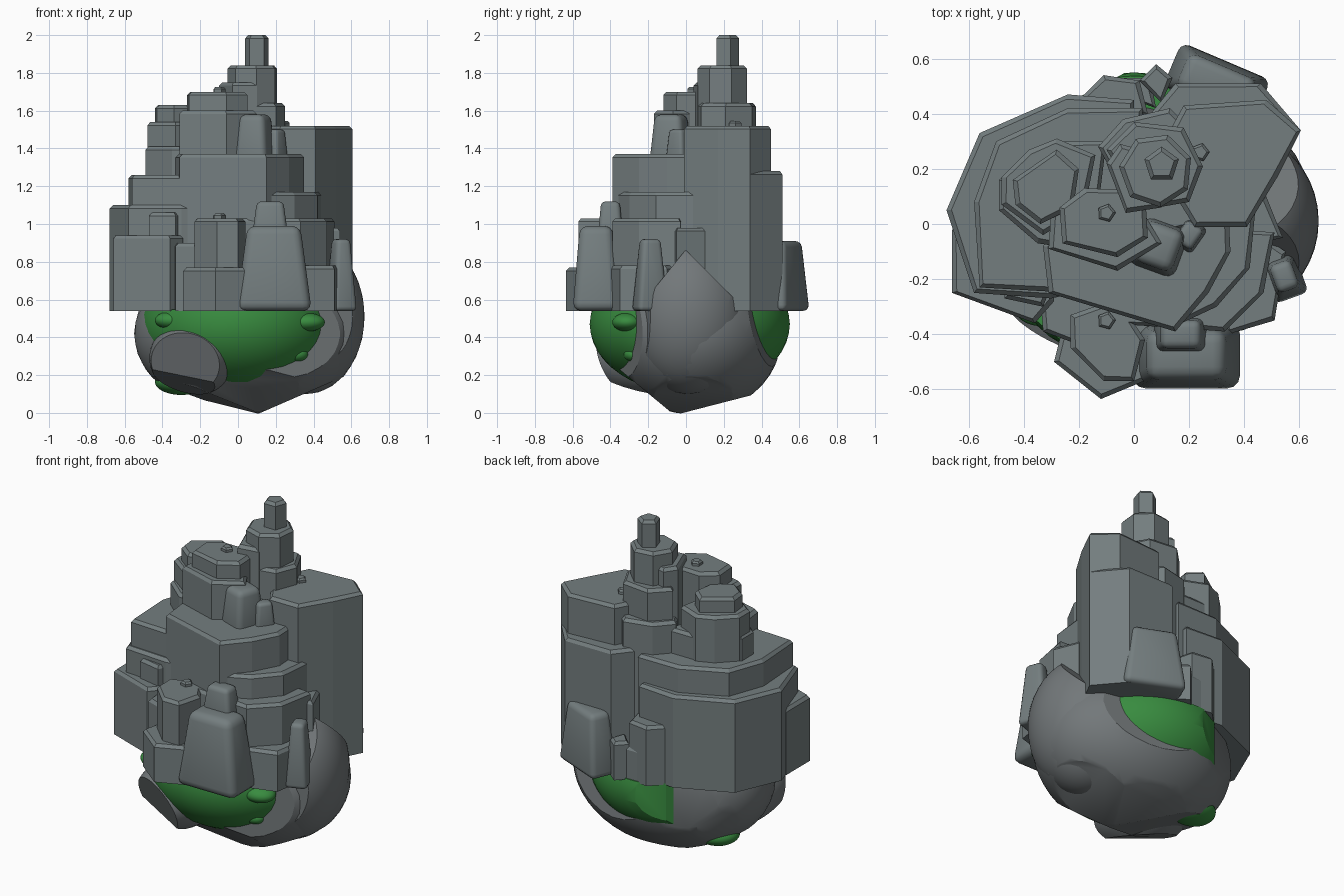
import bpy
import bmesh
import math
from mathutils import Vector, Matrix

cube = bpy.data.objects.get("Cube")
if cube:
    bpy.data.objects.remove(cube, do_unlink=True)

GROUND = 0.54  # shared underside of all the stone columns


def make_material(name, rgb):
    material = bpy.data.materials.new(name)
    material.use_nodes = True
    material.diffuse_color = (*rgb, 1)
    material.node_tree.nodes["Principled BSDF"].inputs["Base Color"].default_value = (*rgb, 1)
    return material


stone = make_material("slate stone", (0.175, 0.208, 0.213))
earth = make_material("grey bedrock", (0.17, 0.187, 0.194))
grass = make_material("moss green", (0.04, 0.26, 0.05))


def finish(bm, name, material, smooth_angle=None):
    bmesh.ops.recalc_face_normals(bm, faces=bm.faces)
    mesh = bpy.data.meshes.new(name)
    bm.to_mesh(mesh)
    bm.free()
    mesh.materials.append(material)
    obj = bpy.data.objects.new(name, mesh)
    bpy.context.collection.objects.link(obj)
    if smooth_angle:
        bpy.ops.object.select_all(action="DESELECT")
        obj.select_set(True)
        bpy.context.view_layer.objects.active = obj
        bpy.ops.object.shade_smooth_by_angle(angle=math.radians(smooth_angle))


def column(name, outline, top, base=GROUND, chamfer=0.018):
    """Upright prism with a chamfered top rim."""
    bm = bmesh.new()
    points = [Vector(p) for p in outline]
    centre = sum(points, Vector((0, 0))) / len(points)
    rings = []
    for z, inset in ((base, 0), (top - chamfer, 0), (top, chamfer)):
        ring = []
        for p in points:
            q = p - (p - centre).normalized() * inset
            ring.append(bm.verts.new((q.x, q.y, z)))
        rings.append(ring)
    for low, high in zip(rings, rings[1:]):
        for i in range(len(points)):
            j = (i + 1) % len(points)
            bm.faces.new((low[i], low[j], high[j], high[i]))
    bm.faces.new(rings[0])
    bm.faces.new(rings[-1])
    finish(bm, name, stone)


def ngon(x, y, radius, sides, turn=0):
    step = math.tau / sides
    start = math.radians(turn)
    return [(x + radius * math.cos(start + i * step),
             y + radius * math.sin(start + i * step)) for i in range(sides)]


def boulder(name, x, y, size, low, high, taper=0.7, turn=0):
    """Rounded block that narrows toward its top."""
    bm = bmesh.new()
    bmesh.ops.create_cube(bm, size=1)
    for v in bm.verts:
        k = taper if v.co.z > 0 else 1
        v.co = Vector((v.co.x * size[0] * k, v.co.y * size[1] * k,
                       high if v.co.z > 0 else low))
    bmesh.ops.bevel(bm, geom=bm.edges[:], offset=min(size) * 0.18,
                    segments=3, profile=0.5, affect="EDGES")
    bmesh.ops.transform(bm, verts=bm.verts,
                        matrix=Matrix.Translation((x, y, 0)) @ Matrix.Rotation(math.radians(turn), 4, "Z"))
    finish(bm, name, stone, 50)


def ellipsoid(name, centre, radii, material, cuts=()):
    """Rounded mass, sliced flat by planes given as (point, normal)."""
    bm = bmesh.new()
    bmesh.ops.create_icosphere(bm, subdivisions=4, radius=1)
    for v in bm.verts:
        v.co = Vector([c + r * a for c, r, a in zip(centre, radii, v.co)])
    for point, normal in cuts:
        cut = bmesh.ops.bisect_plane(bm, geom=bm.verts[:] + bm.edges[:] + bm.faces[:],
                                     plane_co=point, plane_no=normal, clear_outer=True)
        rim = [e for e in cut["geom_cut"] if isinstance(e, bmesh.types.BMEdge)]
        if rim:
            bmesh.ops.contextual_create(bm, geom=rim)
    finish(bm, name, material, 25)


# Bedrock with flat broken facets
ellipsoid("bedrock", (0.05, 0.04, 0.42), (0.6, 0.47, 0.43), earth, (
    ((0, 0, 0.03), (-0.33, -0.1, -0.94)),
    ((0.13, -0.06, 0.005), (0.4, 0, -0.92)),
    ((0.1, -0.1, 0.02), (0, -0.64, -0.77)),
    ((0, -0.37, 0.4), (-0.1, -0.97, -0.2)),
    ((0.38, -0.28, 0.45), (0.3, -0.95, 0)),
    ((0.1, 0.1, 0.03), (0, 0.25, -0.97)),
    ((0.2, 0.42, 0.4), (0.2, 0.95, 0.2)),
    ((-0.2, 0.44, 0.4), (-0.45, 0.85, 0)),
    ((-0.4, 0.3, 0.3), (-0.7, 0.6, -0.4)),
    ((0.59, 0, 0.2), (0.75, -0.1, -0.65))))
ellipsoid("bedrock_side", (0.36, 0.01, 0.51), (0.31, 0.33, 0.41), earth, (
    ((0.38, -0.26, 0.45), (0.3, -0.95, 0)),
    ((0.5, -0.15, 0.68), (0, -0.78, 0.63)),
    ((0.5, 0.12, 0.74), (0, 0.7, 0.7))))
ellipsoid("bedrock_front_lump", (-0.24, -0.2, 0.29), (0.23, 0.33, 0.2), earth, (
    ((-0.22, -0.455, 0.4), (-0.4, -0.85, -0.35)),
    ((-0.3, -0.25, 0.17), (-0.3, -0.3, -0.9))))

# Moss showing between the rock facets
ellipsoid("moss", (0, 0.02, 0.47), (0.52, 0.53, 0.37), grass, (
    ((0, 0, 0.548), (0, 0, 1)),
    ((-0.2, 0.46, 0.4), (-0.45, 0.85, 0)),
    ((-0.24, 0.4, 0.4), (-0.8, 0.6, 0))))
for tuft, x, y, z in (("left", 0.36, -0.31, 0.48), ("right", -0.34, -0.29, 0.49)):
    ellipsoid("moss_tuft_" + tuft, (x, y, z), (0.1, 0.08, 0.05), grass)
ellipsoid("moss_speck", (0.31, -0.28, 0.31), (0.06, 0.05, 0.04), grass)
ellipsoid("moss_speck_low", (0.27, -0.26, 0.25), (0.04, 0.05, 0.04), grass)
ellipsoid("moss_patch_under", (-0.3, 0.14, 0.165), (0.14, 0.12, 0.07), grass)
ellipsoid("moss_patch_right", (-0.46, 0.1, 0.3), (0.05, 0.06, 0.05), grass)

# Tall columns at the back left
column("tall_column", [(0.605, 0.34), (0.52, 0.17), (0.41, -0.01), (0.22, -0.01), (0.12, 0.15),
                       (0.12, 0.32), (0.18, 0.43), (0.48, 0.45)], 1.52)
column("rear_column", [(0.605, 0.34), (0.4, 0.2), (0.07, 0.2), (0.06, 0.4),
                       (0.15, 0.51), (0.46, 0.51)], 1.28)
column("side_column", [(0.54, -0.05), (0.48, 0.1), (0.3, 0.1), (0.3, -0.1)], 0.98)

# Central spire
column("spire_tip", ngon(0.1, 0.215, 0.066, 5, 90), 2.0)
column("spire_neck", ngon(0.08, 0.195, 0.135, 7, 20), 1.84)
column("spire_shoulder", [(-0.1, 0.22), (-0.05, 0.29), (0.1, 0.25), (0.1, 0.06), (-0.03, 0.04)], 1.75)
column("spire_base", [(-0.1, 0.27), (0, 0.37), (0.18, 0.35), (0.25, 0.21),
                      (0.2, 0.08), (0.03, 0.05)], 1.64)
column("spire_foot", [(-0.13, 0.28), (-0.04, 0.38), (0.13, 0.42), (0.25, 0.3),
                      (0.26, 0), (0.05, -0.05)], 1.45)

# Inner front column, stepped
column("inner_column", [(-0.27, 0.06), (-0.18, 0.13), (0.04, 0.12), (0.05, -0.05),
                        (-0.06, -0.12), (-0.26, -0.07)], 1.7)
column("inner_column_step", [(-0.3, 0.05), (0, 0.1), (0.1, -0.07),
                             (-0.06, -0.17), (-0.31, -0.09)], 1.6)

# Hexagonal column on the right, stepped
column("hex_column", [(-0.44, 0.16), (-0.28, 0.27), (-0.2, 0.2), (-0.22, 0.06),
                      (-0.34, 0), (-0.43, 0.07)], 1.63)
column("hex_column_step", [(-0.48, 0.17), (-0.38, 0.27), (-0.28, 0.31), (-0.14, 0.25),
                           (-0.18, 0.05), (-0.33, -0.04), (-0.48, 0.07)], 1.54)
column("hex_column_foot", [(-0.49, 0.16), (-0.3, 0.3), (-0.1, 0.3),
                           (-0.15, -0.1), (-0.35, -0.07), (-0.49, 0.05)], 1.41)

# Broad terraces
column("right_terrace", [(-0.58, 0.08), (-0.5, 0.3), (-0.24, 0.42), (0.03, 0.42),
                         (0.05, -0.2), (-0.22, -0.25), (-0.56, -0.23)], 1.26)
column("right_terrace_step", [(-0.68, 0.05), (-0.56, 0.33), (-0.24, 0.47), (0, 0.45),
                              (0, -0.2), (-0.3, -0.27), (-0.58, -0.25)], 1.1)
column("front_terrace", [(-0.33, -0.08), (-0.31, -0.25), (0.15, -0.39), (0.27, -0.25),
                         (0.35, -0.1), (0.34, 0.1), (-0.2, 0.1)], 1.37)
column("front_terrace_step", [(-0.2, -0.28), (0.15, -0.37), (0.3, -0.3), (0.42, -0.16),
                              (0.44, 0.05), (0, 0.05)], 1.17)
column("front_terrace_foot", [(-0.1, -0.36), (0.2, -0.38), (0.33, -0.39), (0.47, -0.25),
                              (0.51, -0.03), (0, 0)], 1.03)
column("low_block", [(0.3, -0.25), (0.34, -0.4), (0.51, -0.35), (0.55, -0.1), (0.4, 0)], 0.78)

# Lower right cluster
column("corner_block", [(-0.66, -0.02), (-0.66, -0.25), (-0.36, -0.36),
                        (-0.29, -0.28), (-0.29, 0)], 0.94)
column("corner_post", [(-0.48, -0.1), (-0.47, -0.27), (-0.33, -0.3), (-0.25, -0.1)], 1.06)

# Front pillar cluster
column("front_pillar", [(-0.23, -0.33), (-0.23, -0.45), (-0.11, -0.57), (0, -0.57),
                        (0.04, -0.42), (-0.06, -0.27)], 1.03)
column("front_pillar_step", [(-0.34, -0.25), (-0.33, -0.39), (-0.14, -0.46), (-0.1, -0.2)], 0.9)
column("front_pillar_foot", [(-0.29, -0.5), (-0.12, -0.635), (0.06, -0.56),
                             (0.06, -0.3), (-0.24, -0.3)], 0.77)

# Small posts at the back
column("rear_post_high", [(-0.2, 0.45), (-0.11, 0.54), (0.02, 0.52), (0.05, 0.4), (-0.15, 0.36)], 0.9)
column("rear_post_low", [(0.02, 0.52), (0.08, 0.58), (0.14, 0.53), (0.1, 0.44)], 0.77)
column("rear_post_short", [(-0.08, 0.48), (-0.04, 0.53), (0.06, 0.53), (0.08, 0.42)], 0.74)

# Pebbles resting on the tops
for spot, x, y, z in (("inner", -0.1, 0.04, 1.7), ("tall", 0.24, 0.26, 1.52),
                      ("front", -0.1, -0.35, 1.03)):
    column("pebble_" + spot, ngon(x, y, 0.034, 5, 75), z + 0.025, z - 0.02, 0.01)

# Smooth boulders
boulder("front_boulder", 0.19, -0.475, (0.4, 0.25), GROUND, 0.99)
boulder("front_boulder_cap", 0.17, -0.4, (0.2, 0.14), 0.9, 1.12)
boulder("side_boulder", 0.545, -0.19, (0.13, 0.17), GROUND, 0.92, 0.6, 20)
boulder("rear_boulder", 0.3, 0.51, (0.36, 0.18), GROUND, 0.91, 0.72, -23)
boulder("upper_boulder", 0.09, -0.08, (0.19, 0.2), 1.3, 1.58, 0.75, -20)
boulder("upper_boulder_small", 0.2, -0.04, (0.1, 0.12), 1.3, 1.5, 0.7, -35)
